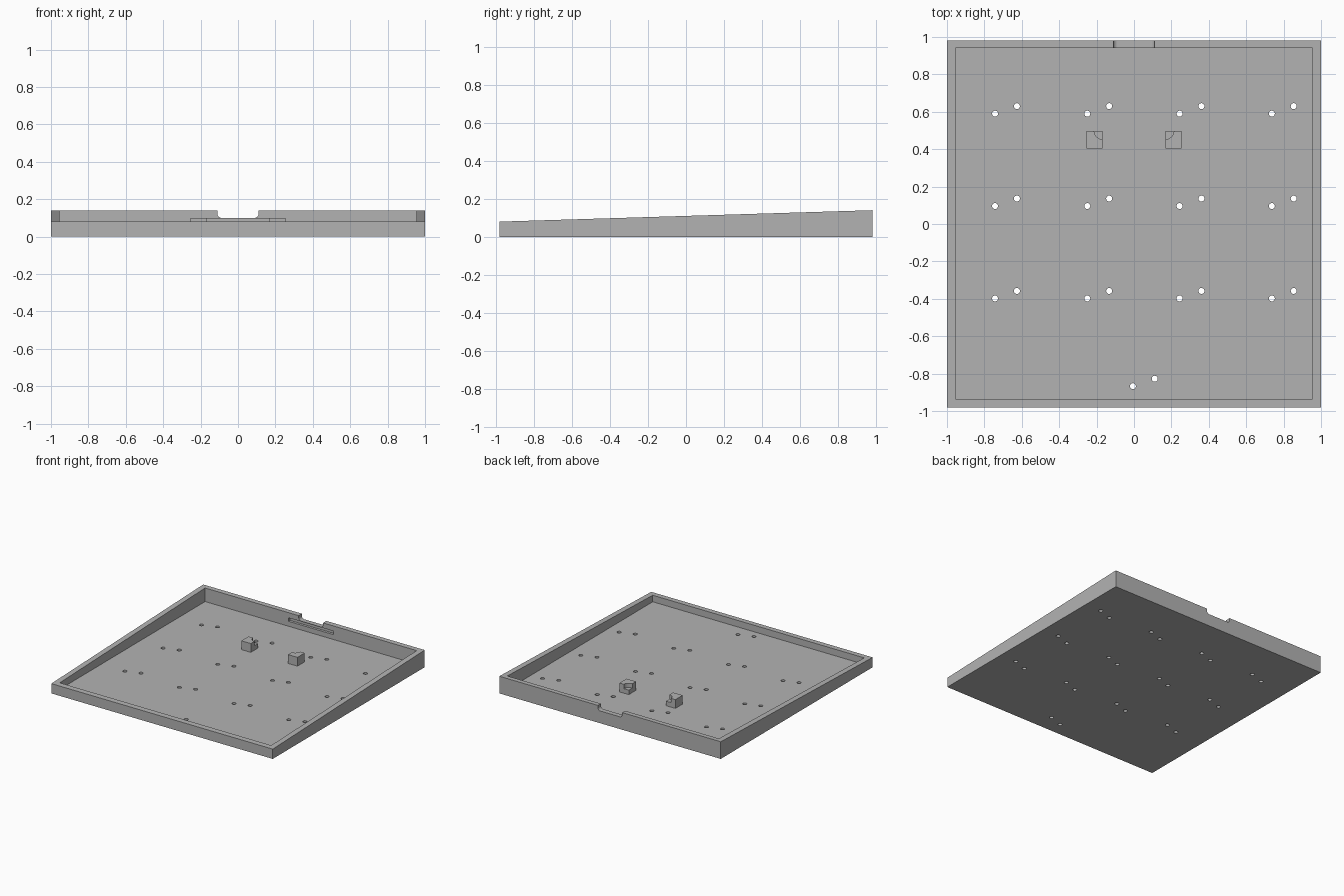
import bpy, bmesh, math
from mathutils import Vector

cube = bpy.data.objects.get("Cube")
if cube:
    bpy.data.objects.remove(cube, do_unlink=True)

grey = bpy.data.materials.new("plain grey")
grey.use_nodes = True
COLOUR = (0.45, 0.45, 0.45, 1)
grey.diffuse_color = COLOUR
grey.node_tree.nodes["Principled BSDF"].inputs["Base Color"].default_value = COLOUR

FLOOR = 0.028


def prism(name, profile, direction):
    """Extrude a closed outline along a direction into a solid."""
    bm = bmesh.new()
    face = bm.faces.new([bm.verts.new(p) for p in profile])
    new = bmesh.ops.extrude_face_region(bm, geom=[face])["geom"]
    bmesh.ops.translate(bm, vec=Vector(direction),
                        verts=[v for v in new if isinstance(v, bmesh.types.BMVert)])
    bmesh.ops.recalc_face_normals(bm, faces=bm.faces)
    mesh = bpy.data.meshes.new(name)
    bm.to_mesh(mesh)
    bm.free()
    mesh.materials.append(grey)
    obj = bpy.data.objects.new(name, mesh)
    bpy.context.collection.objects.link(obj)
    return obj


def box(name, x0, x1, y0, y1, z0, z1):
    return prism(name, [(x0, y0, z0), (x1, y0, z0), (x1, y1, z0), (x0, y1, z0)],
                 (0, 0, z1 - z0))


def cylinder(name, x, y, r, z0, z1, sides=24):
    ring = [math.tau * i / sides for i in range(sides)]
    return prism(name, [(x + r * math.cos(a), y + r * math.sin(a), z0) for a in ring],
                 (0, 0, z1 - z0))


def cut(target, cutters):
    """Subtract the cutters, bake the result and remove them."""
    for c in cutters:
        m = target.modifiers.new("cut", 'BOOLEAN')
        m.operation, m.solver, m.object = 'DIFFERENCE', 'EXACT', c
        c.hide_render = True
    bpy.context.view_layer.update()
    graph = bpy.context.evaluated_depsgraph_get()
    mesh = bpy.data.meshes.new_from_object(target.evaluated_get(graph))
    target.modifiers.clear()
    target.data = mesh
    for c in cutters:
        bpy.data.objects.remove(c, do_unlink=True)


# Tray body: a wedge that rises towards the back
tray = prism("tray", [(-1, -0.98, 0), (-1, 0.98, 0), (-1, 0.98, 0.14), (-1, -0.98, 0.08)],
             (2, 0, 0))
cutters = [box("hollow", -0.955, 0.955, -0.935, 0.94, FLOOR, 0.3)]

# Cable notch with rounded lower corners, and the slot inside the back wall
W, R, BOTTOM = 0.11, 0.022, 0.1
arc = [math.radians(15 * i) for i in range(7)]
right = [(W - R + R * math.sin(a), 0.92, BOTTOM + R - R * math.cos(a)) for a in arc]
right.append((W, 0.92, 0.3))
left = [(-x, y, z) for x, y, z in reversed(right)]
cutters.append(prism("cable_notch", right + left, (0, 0.1, 0)))
cutters.append(box("wall_slot", -0.204, 0.204, 0.92, 0.96, 0.068, 0.097))

# Pairs of floor holes
pairs = [(-0.743 + 0.4933 * i, 0.59 - 0.494 * j) for i in range(4) for j in range(3)]
pairs.append((-0.006, -0.867))
for x, y in pairs:
    for dx, dy in ((0, 0), (0.117, 0.04)):
        cutters.append(cylinder("floor_hole", x + dx, y + dy, 0.016, -0.1, 0.05))
cut(tray, cutters)

# Support blocks with a rounded pocket in the inner back corner
for side, name in ((-1, "right_support"), (1, "left_support")):
    x0, x1 = sorted((side * 0.168, side * 0.253))
    block = box(name, x0, x1, 0.405, 0.498, FLOOR - 0.005, 0.1)
    cut(block, [cylinder("pocket", side * 0.168, 0.498, 0.045, 0.065, 0.2, 32)])
